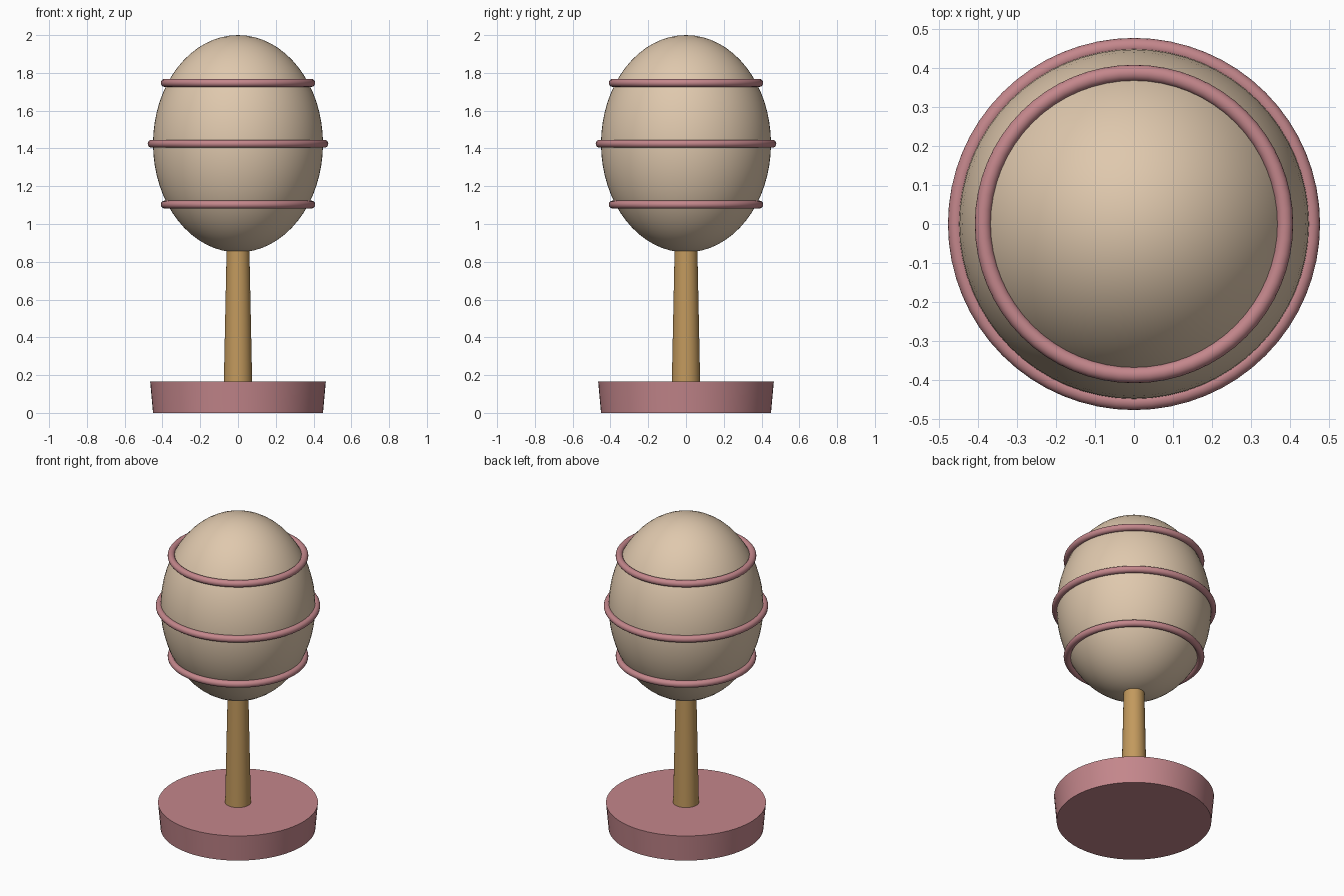
import bpy
import math

cube = bpy.data.objects.get("Cube")
if cube:
    bpy.data.objects.remove(cube, do_unlink=True)


def make_material(name, color):
    mat = bpy.data.materials.new(name)
    mat.use_nodes = True
    mat.diffuse_color = (*color, 1)
    mat.node_tree.nodes["Principled BSDF"].inputs["Base Color"].default_value = (*color, 1)
    return mat


cream = make_material("cream", (0.74, 0.58, 0.42))
pink = make_material("dusty pink", (0.55, 0.24, 0.26))
wood = make_material("wood", (0.54, 0.32, 0.11))


def finish(name, mat):
    obj = bpy.context.object
    obj.name = name
    obj.data.materials.append(mat)
    bpy.ops.object.transform_apply(location=False, rotation=False, scale=True)
    bpy.ops.object.shade_smooth_by_angle(angle=math.radians(35))
    return obj


def tapered_post(name, bottom, top, z0, z1, mat):
    bpy.ops.mesh.primitive_cone_add(vertices=64, radius1=bottom, radius2=top,
                                    depth=z1 - z0, location=(0, 0, (z0 + z1) / 2))
    return finish(name, mat)


# Base disc, slightly wider at the top, and tapering trunk
tapered_post("base", 0.45, 0.465, 0, 0.165, pink)
tapered_post("trunk", 0.075, 0.06, 0.16, 0.88, wood)

# Egg-shaped crown
CENTER = 1.425
bpy.ops.mesh.primitive_uv_sphere_add(segments=64, ring_count=32, radius=1,
                                     location=(0, 0, CENTER))
bpy.context.object.scale = (0.45, 0.45, 0.575)
finish("crown", cream)

# Rings around the crown
for name, offset, radius in (("lower_ring", -0.322, 0.388),
                             ("middle_ring", 0, 0.457),
                             ("upper_ring", 0.322, 0.388)):
    bpy.ops.mesh.primitive_torus_add(major_segments=64, minor_segments=16,
                                     major_radius=radius, minor_radius=0.021,
                                     location=(0, 0, CENTER + offset))
    finish(name, pink)
